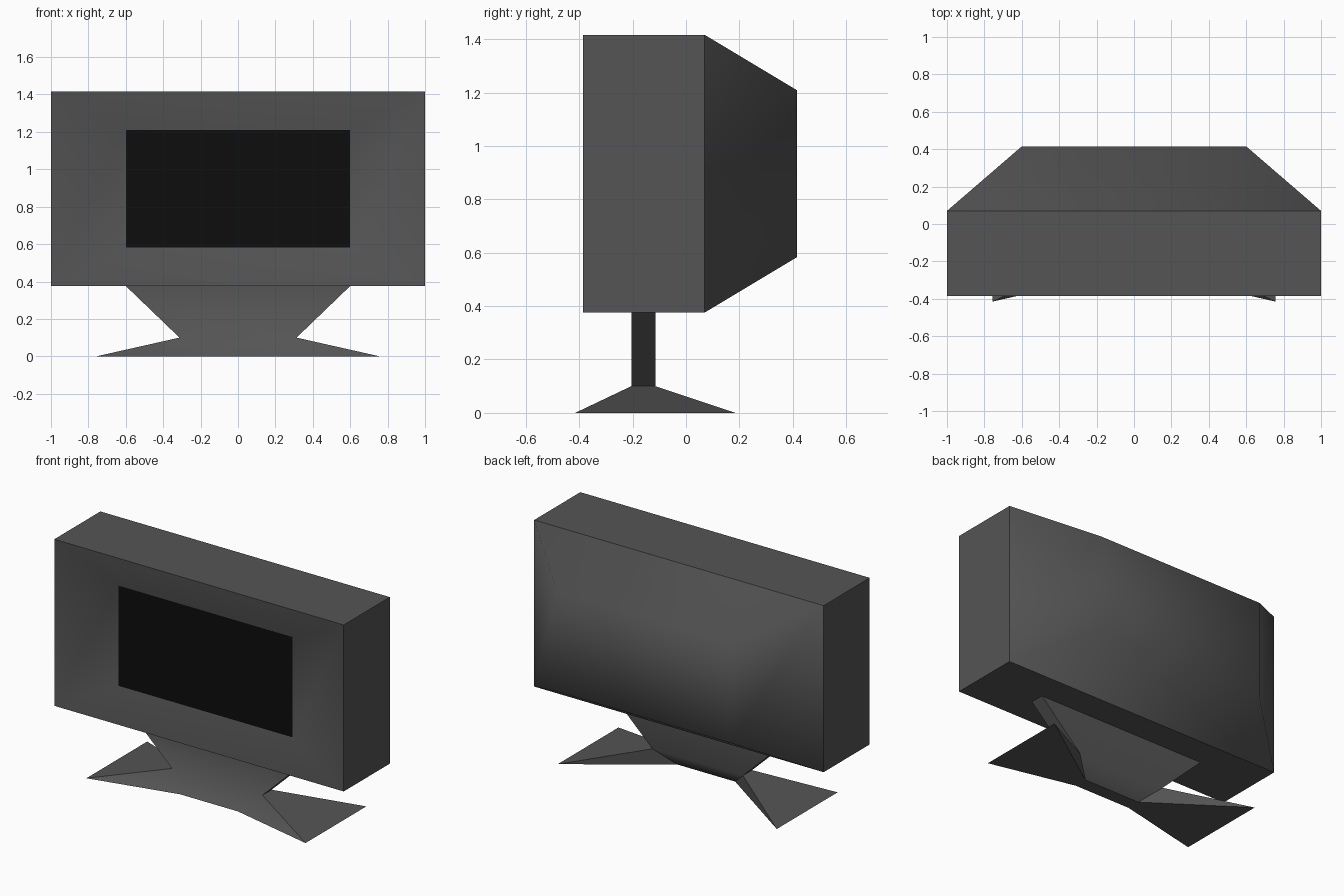
import bpy, bmesh, math

if "Cube" in bpy.data.objects:
    bpy.data.objects.remove(bpy.data.objects["Cube"])


def material(name, value):
    m = bpy.data.materials.new(name)
    m.diffuse_color = (value, value, value, 1)
    m.use_nodes = True
    m.node_tree.nodes["Principled BSDF"].inputs["Base Color"].default_value = m.diffuse_color
    return m


casing = material("dark_grey_plastic", 0.09)
glass = material("black_glass", 0.004)
ZC = 0.896  # height of the cabinet centre


def rect(half_x, half_z, y):
    return [(sx * half_x, y, ZC + sz * half_z)
            for sx, sz in ((-1, -1), (1, -1), (1, 1), (-1, 1))]


def finish(name, bm, mat, sharp):
    bmesh.ops.recalc_face_normals(bm, faces=bm.faces)
    for f in bm.faces:
        f.smooth = True
    for e in bm.edges:
        e.smooth = not sharp(e)
    me = bpy.data.meshes.new(name)
    bm.to_mesh(me)
    bm.free()
    me.materials.append(mat)
    ob = bpy.data.objects.new(name, me)
    bpy.context.collection.objects.link(ob)
    return ob


def loft(bm, rings):
    loops = [[bm.verts.new(p) for p in r] for r in rings]
    for a, b in zip(loops, loops[1:]):
        for i in range(len(a)):
            j = (i + 1) % len(a)
            bm.faces.new((a[i], a[j], b[j], b[i]))
    return loops


# Cabinet: dished front bezel, straight box, tapered back
bm = bmesh.new()
loops = loft(bm, [rect(0.6, 0.313, -0.321), rect(1, 0.52, -0.385),
                  rect(1, 0.52, 0.07), rect(0.6, 0.313, 0.415)])
bm.faces.new(loops[-1])
box_edges = {v for ring in loops[1:3] for v in ring}
finish("cabinet", bm, casing, lambda e: all(v in box_edges for v in e.verts))

# Screen at the bottom of the dished bezel
bm = bmesh.new()
bm.faces.new([bm.verts.new(p) for p in rect(0.6, 0.313, -0.321)])
screen = finish("screen", bm, glass, lambda e: True)
if screen.data.polygons[0].normal.y > 0:
    screen.data.flip_normals()


# Stand: neck flaring upwards, pinched foot with two spreading lobes
def section(half_x, y0, y1, z):
    return [(-half_x, y0, z), (half_x, y0, z), (half_x, y1, z), (-half_x, y1, z)]


bm = bmesh.new()
top, waist, base = [[bm.verts.new(p) for p in section(*s)] for s in (
    (0.6, -0.205, -0.115, 0.376),
    (0.313, -0.205, -0.115, 0.1),
    (0.2, -0.287, -0.2, 0))]
bm.faces.new(top)
bm.faces.new(base)
for i in range(4):
    j = (i + 1) % 4
    bm.faces.new((top[i], top[j], waist[j], waist[i]))
for i in (0, 2):
    bm.faces.new((waist[i], waist[i + 1], base[i + 1], base[i]))
for side, front, back in ((-1, 0, 3), (1, 1, 2)):
    tip_f = bm.verts.new((side * 0.757, -0.415, 0))
    tip_b = bm.verts.new((side * 0.757, 0.185, 0))
    bm.faces.new((waist[front], tip_f, tip_b, waist[back]))
    bm.faces.new((waist[front], base[front], tip_f))
    bm.faces.new((waist[back], base[back], tip_b))
    bm.faces.new((base[front], base[back], tip_b, tip_f))
finish("stand", bm, casing,
       lambda e: e.calc_face_angle(math.pi) > math.radians(45))
